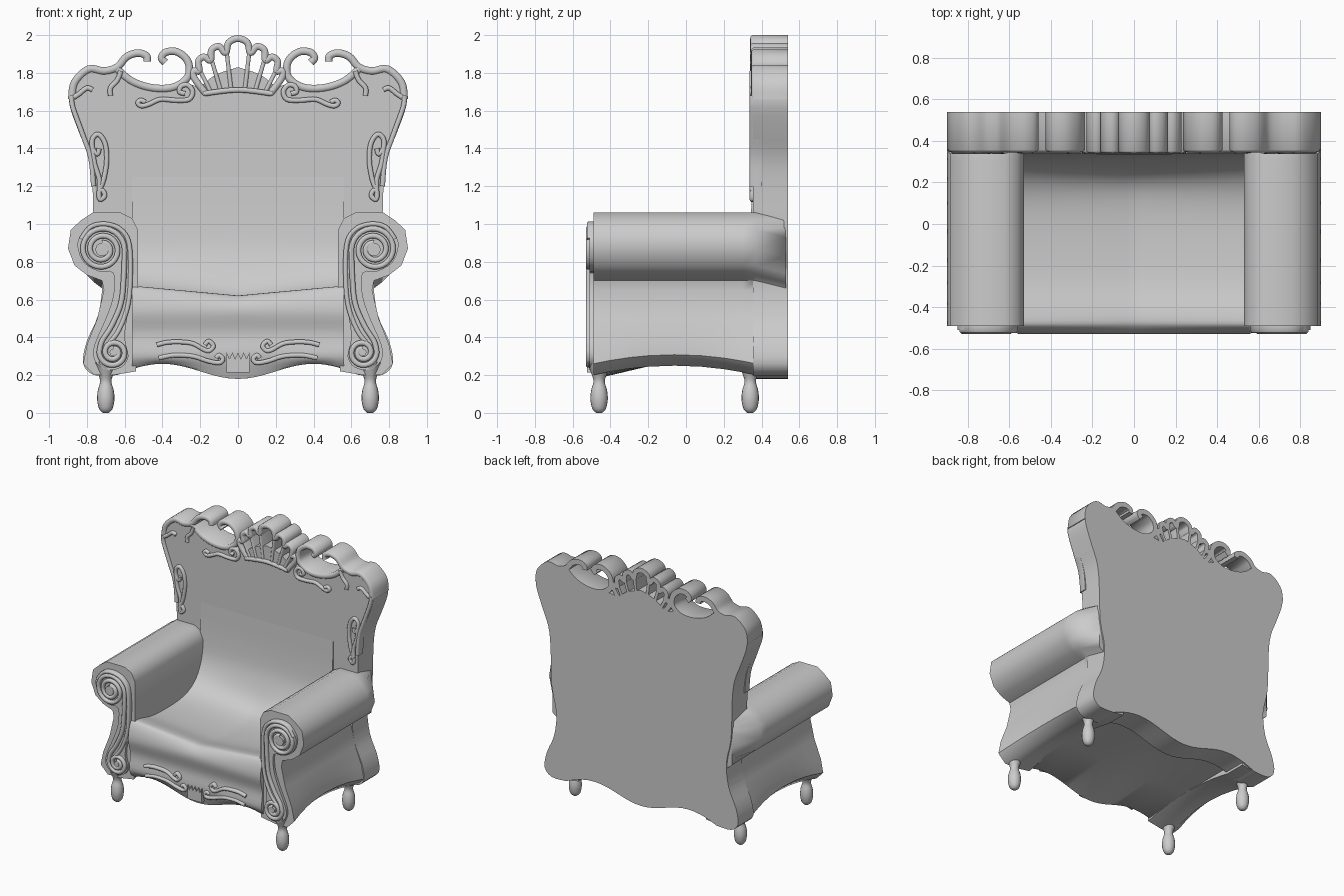
import bpy
import bmesh
from math import cos, sin, pi, radians
from mathutils import Vector

default_cube = bpy.data.objects.get("Cube")
if default_cube:
    bpy.data.objects.remove(default_cube, do_unlink=True)

grey = bpy.data.materials.new("plain grey")
grey.use_nodes = True
grey.diffuse_color = (.6, .6, .6, 1)
grey.node_tree.nodes["Principled BSDF"].inputs["Base Color"].default_value = (.6, .6, .6, 1)


def loft(name, rings, mirror=False, angle=45):
    """Skin a list of closed rings, cap both ends, optionally mirror across x."""
    bm = bmesh.new()
    loops = [[bm.verts.new(p) for p in ring] for ring in rings]
    count = len(rings[0])
    for first, second in zip(loops, loops[1:]):
        for i in range(count):
            j = (i + 1) % count
            bm.faces.new((first[i], first[j], second[j], second[i]))
    bm.faces.new(loops[0])
    bm.faces.new(loops[-1])
    bmesh.ops.recalc_face_normals(bm, faces=bm.faces)
    mesh = bpy.data.meshes.new(name)
    bm.to_mesh(mesh)
    bm.free()
    mesh.materials.append(grey)
    obj = bpy.data.objects.new(name, mesh)
    bpy.context.collection.objects.link(obj)
    if mirror:
        obj.modifiers.new("Mirror", "MIRROR").use_axis = (True, False, False)
    bpy.ops.object.select_all(action="DESELECT")
    obj.select_set(True)
    bpy.context.view_layer.objects.active = obj
    bpy.ops.object.shade_smooth_by_angle(angle=radians(angle))
    return obj


def curve_through(points, steps=5):
    """Catmull-Rom samples through 2D points."""
    pts = [Vector(p) for p in points]
    pts = [pts[0]] + pts + [pts[-1]]
    result = []
    for a, b, c, d in zip(pts, pts[1:], pts[2:], pts[3:]):
        for k in range(steps):
            t = k / steps
            result.append(b + (c - a) * t / 2 + (a * 2 - b * 5 + c * 4 - d) * t * t / 2
                          + (b * 3 - a - c * 3 + d) * t ** 3 / 2)
    return result + [pts[-1]]


def prism(name, outline, front, back, mirror=False):
    """Extrude an x-z outline along y."""
    return loft(name, [[(x, y, z) for x, z in outline] for y in (front, back)], mirror)


def ribbon(name, path, half, front, back, mirror=True):
    """Sweep a strip with a softened front edge along an x-z path."""
    soft = front + half * .6
    section = [(-1, back), (-1, soft), (-.6, front + half * .15), (0, front),
               (.6, front + half * .15), (1, soft), (1, back)]
    rings = []
    for i, p in enumerate(path):
        along = (path[min(i + 1, len(path) - 1)] - path[max(i - 1, 0)]).normalized()
        side = Vector((-along.y, along.x)) * half
        rings.append([(p.x + side.x * s, y, p.y + side.y * s) for s, y in section])
    return loft(name, rings, mirror, 60)


def spiral(cx, cz, start, end, r_start, r_end, steps=40):
    points = []
    for k in range(steps + 1):
        t = k / steps
        a, r = start + (end - start) * t, r_start + (r_end - r_start) * t
        points.append(Vector((cx + r * cos(a), cz + r * sin(a))))
    return points


def apron(x):
    return .22 - .04 * cos(pi * x / .4)


# Backrest slab: lower skirt, waist, flared shoulders, dipped top
lower = [(x / 20, apron(x / 20)) for x in range(12)]
flank = curve_through([(.64, .2), (.76, .2), (.82, .26), (.8, .38), (.74, .52), (.72, .7),
                       (.76, .9), (.77, 1.2), (.79, 1.35), (.84, 1.48), (.89, 1.62),
                       (.89, 1.7), (.86, 1.77), (.8, 1.83), (.72, 1.82), (.62, 1.8),
                       (.54, 1.74), (.45, 1.71), (.35, 1.71), (.27, 1.74), (.2, 1.73),
                       (.12, 1.79), (0, 1.83)], 3)
half_outline = lower + [tuple(p) for p in flank]
prism("backrest", half_outline + [(-x, z) for x, z in half_outline[-2:0:-1]], .355, .54)

# Seat body: rounded front, dished cushion sweeping up into the backrest
rings = []
for k in range(-14, 15):
    x = k / 25
    crest = .62 + .09 * abs(x)
    dish = crest - .04
    profile = curve_through([(-.48, apron(x)), (-.515, .3), (-.505, .42), (-.53, .54),
                             (-.5, crest - .015), (-.44, crest), (-.25, dish), (.05, dish),
                             (.22, dish + .06), (.31, .82), (.34, 1), (.352, 1.25)], 4)
    ring = [(x, p.x, p.y) for p in profile]
    rings.append(ring + [(x, .42, 1.2), (x, .42, .27), (x, -.1, .27)])
loft("seat_body", rings, angle=60)

# Rolled arms and flared sides, tapering into the backrest
arm = [(.54, .22), (.66, .2), (.76, .2), (.82, .26), (.8, .36), (.745, .5), (.71, .65),
       (.72, .7), (.8, .73), (.865, .78), (.9, .87), (.885, .97), (.83, 1.02), (.77, 1.06),
       (.62, 1.06), (.56, 1.03), (.53, .97), (.53, .6)]
rings = []
for y in (-.49, -.4, -.3, -.2, -.06, .08, .2, .3, .37, .53):
    arch = max(0, 1 - ((y + .06) / .43) ** 2)
    ring = []
    for x, z in arm:
        low = max(0, min(1, (.5 - z) / .25))
        if y > .5 and z > .65:
            x, z = min(x, .76), z - .04
        ring.append((x - .04 * arch * low * (x > .6), y, z + .05 * arch * low))
    rings.append(ring)
loft("arm_and_side", rings, True, 50)

# Raised scroll panel on each arm front
panel = [(.72, 1), (.63, .98), (.57, .9), (.56, .7), (.58, .55), (.6, .4), (.58, .3),
         (.62, .24), (.7, .23), (.76, .28), (.76, .36), (.7, .5), (.66, .62), (.66, .74),
         (.74, .75), (.82, .8), (.85, .9), (.8, .98), (.72, 1)]
prism("arm_front_panel", curve_through(panel, 3)[:-1], -.51, -.47, True)
tail = curve_through([(.6, .865), (.605, .72), (.62, .58), (.67, .46), (.72, .38), (.735, .32)])
scroll = (spiral(.72, .865, -3.5 * pi, pi, .035, .12, 60) + tail[1:-1]
          + spiral(.66, .32, 0, -3.5 * pi, .075, .02))
ribbon("arm_scroll", scroll, .014, -.53, -.49)
ribbon("arm_scroll_border", curve_through(
    [(.83, .92), (.78, .985), (.7, 1), (.62, .97), (.575, .89), (.57, .7), (.585, .56),
     (.63, .44), (.68, .37)]), .012, -.525, -.49)
for label, cx, cz, r in (("upper", .72, .865, .035), ("lower", .66, .32, .02)):
    disc = [(cx + r * cos(k * pi / 6), cz + r * sin(k * pi / 6)) for k in range(12)]
    prism(label + "_scroll_button", disc, -.53, -.49, True)

# Turned feet
foot = curve_through([(.015, 0), (.035, .02), (.046, .07), (.042, .12), (.03, .165),
                      (.04, .205), (.065, .27)], 3)
for label, y in (("front", -.46), ("back", .34)):
    loft(label + "_foot", [[(.7 + r * cos(k * pi / 8), y + r * sin(k * pi / 8), z)
                            for k in range(16)] for r, z in foot], True, 60)

# Deep carved curls along the top of the back
ribbon("shoulder_curl", curve_through(
    [(.88, 1.66), (.865, 1.75), (.79, 1.82), (.71, 1.81), (.64, 1.83), (.59, 1.885),
     (.53, 1.905), (.485, 1.89), (.48, 1.86)]), .02, .345, .54)
ribbon("crest_curl", curve_through(
    [(.64, 1.82), (.56, 1.755), (.45, 1.72), (.34, 1.725), (.265, 1.78), (.265, 1.86),
     (.32, 1.91), (.38, 1.91), (.405, 1.88), (.385, 1.855)]), .02, .345, .54)

# Shell crest with lobed rim, base bar and fanned ribs
rim = [(0, 1.982), (.05, 1.96), (.065, 1.905), (.1, 1.94), (.14, 1.92), (.145, 1.865),
       (.18, 1.885), (.21, 1.86), (.205, 1.81), (.235, 1.81), (.23, 1.77), (.17, 1.69)]
ribbon("crest_rim", curve_through([(-x, z) for x, z in rim[:0:-1]] + rim),
       .018, .34, .54, False)
ribbon("crest_base", curve_through([(-.18, 1.69), (0, 1.71), (.18, 1.69)]),
       .014, .335, .54, False)
for foot_x, top_x, top_z in ((.035, .06, 1.91), (.09, .14, 1.87), (.145, .2, 1.81)):
    ribbon("crest_rib", [Vector((foot_x, 1.7)), Vector((top_x, top_z))], .011, .345, .54)

# Low relief carving on the back
relief = {
    "under_crest_scroll": [(.49, 1.645), (.515, 1.655), (.53, 1.64), (.51, 1.625),
                           (.47, 1.635), (.41, 1.66), (.33, 1.655), (.26, 1.66),
                           (.24, 1.7), (.265, 1.735), (.3, 1.73), (.31, 1.7), (.28, 1.69)],
    "side_scroll": [(.74, 1.17), (.72, 1.18), (.705, 1.15), (.73, 1.13), (.735, 1.17),
                    (.71, 1.24), (.695, 1.34), (.705, 1.43), (.74, 1.475), (.77, 1.45),
                    (.77, 1.4), (.745, 1.37), (.735, 1.4)],
    "side_stem": [(.77, 1.4), (.76, 1.32), (.735, 1.24), (.735, 1.17)],
    "shoulder_leaf": [(.62, 1.81), (.64, 1.76), (.675, 1.72), (.675, 1.68)],
    "shoulder_hook": [(.87, 1.67), (.84, 1.69), (.8, 1.72), (.77, 1.71)],
    "side_border": [(.765, 1.2), (.78, 1.35), (.825, 1.48), (.875, 1.62), (.88, 1.68)],
}
for name, points in relief.items():
    ribbon(name, curve_through(points), .013, .337, .4)

# Apron carving and centre ornament
for name, points in {
    "upper_apron_scroll": [(.43, .36), (.36, .375), (.25, .37), (.18, .335), (.15, .33),
                           (.13, .355), (.155, .38), (.175, .36)],
    "lower_apron_scroll": [(.42, .29), (.34, .305), (.24, .3), (.16, .275), (.1, .265),
                           (.08, .285), (.1, .305), (.115, .29)],
}.items():
    ribbon(name, curve_through(points), .012, -.53, -.48)
zigzag = [(x / 50, .32 if k % 2 == 0 else .285)
          for k, x in enumerate((3, 2.25, 1.5, .75, 0, -.75, -1.5, -2.25, -3))]
prism("apron_ornament", [(-.06, .215), (.06, .215)] + zigzag, -.525, -.48)
